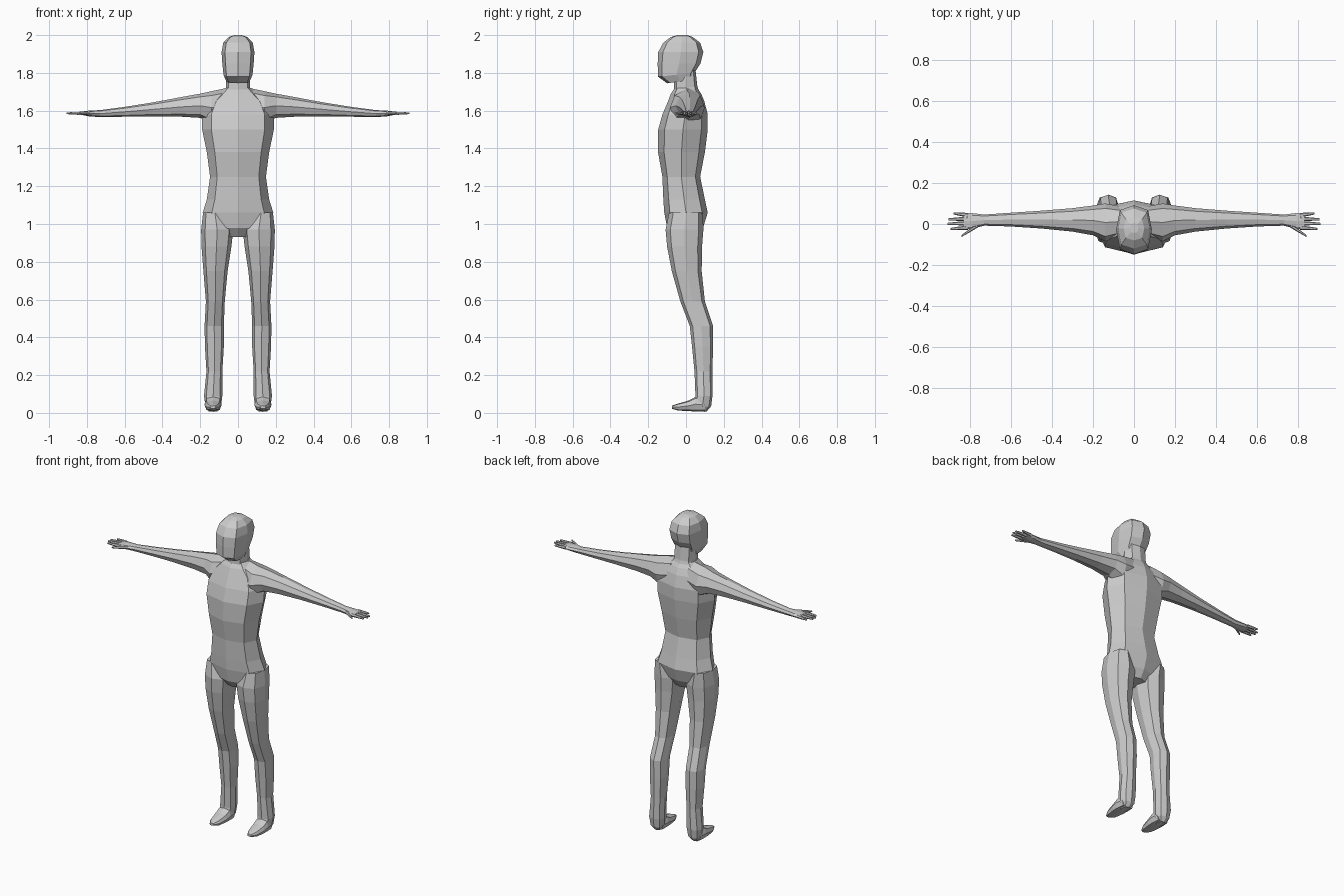
import bpy
import bmesh
from math import sin, cos, tau

cube = bpy.data.objects.get("Cube")
if cube:
    bpy.data.objects.remove(cube, do_unlink=True)

grey = bpy.data.materials.new("plain grey")
grey.use_nodes = True
colour = (0.6, 0.6, 0.6, 1)
grey.diffuse_color = colour
grey.node_tree.nodes["Principled BSDF"].inputs["Base Color"].default_value = colour


def loft(name, axis, rings, sides=8, boxy=1.08, flip=1):
    """Skin a tube through rings of (position, a_min, a_max, b_min, b_max, slant).
    The slant shifts the far-b edge of a ring along the axis."""
    bm = bmesh.new()
    loops = []
    for pos, a0, a1, b0, b1, *slant in rings:
        loop = []
        for i in range(sides):
            t = tau * i / sides
            swell = boxy if i % 2 else 1
            u, v = cos(t) * swell, sin(t) * swell
            a = (a0 + a1) / 2 + u * (a1 - a0) / 2
            b = (b0 + b1) / 2 + v * (b1 - b0) / 2
            p = pos + (slant[0] * v if slant else 0)
            co = {"X": (p, a, b), "Y": (a, p, b), "Z": (a, b, p)}[axis]
            loop.append(bm.verts.new((co[0] * flip, co[1], co[2])))
        loops.append(loop)
    for low, high in zip(loops, loops[1:]):
        for i in range(sides):
            j = (i + 1) % sides
            bm.faces.new((low[i], low[j], high[j], high[i]))
    bm.faces.new(loops[0])
    bm.faces.new(loops[-1])
    bmesh.ops.recalc_face_normals(bm, faces=bm.faces)
    mesh = bpy.data.meshes.new(name)
    bm.to_mesh(mesh)
    bm.free()
    mesh.materials.append(grey)
    obj = bpy.data.objects.new(name, mesh)
    bpy.context.collection.objects.link(obj)
    return obj


def upright(name, profile, boxy):
    """Loft a centred part from (height, half width, front, back, slant)."""
    rings = [(z, -w, w, front, back, *slant) for z, w, front, back, *slant in profile]
    return loft(name, "Z", rings, boxy=boxy)


# Torso from crotch to collar
upright("torso", [
    (.93, .07, -.06, .06), (.98, .15, -.1, .09), (1.06, .187, -.115, .115),
    (1.13, .165, -.12, .1), (1.25, .148, -.125, .075), (1.38, .165, -.148, .1),
    (1.5, .19, -.147, .115), (1.58, .19, -.125, .115), (1.65, .155, -.095, .097),
    (1.69, .105, -.08, .08), (1.72, .07, -.06, .06),
], 1.05)

# Neck and head, with the jaw lower than the nape
upright("neck", [(1.67, .075, -.08, .08), (1.72, .064, -.065, .06, .01),
                 (1.82, .064, -.06, .05)], 1.1)
upright("head", [
    (1.755, .062, -.1, .04, .01), (1.79, .077, -.148, .045, .01),
    (1.85, .083, -.15, .077), (1.91, .087, -.147, .092), (1.96, .078, -.12, .075),
    (1.99, .05, -.08, .035), (2, .02, -.045, .005),
], 1.12)

for side, flip in (("left", 1), ("right", -1)):
    # Leg with the calf set back behind the thigh
    loft(side + "_leg", "Z", [
        (1.06, .06, .185, -.09, .09), (.97, .025, .195, -.108, .092),
        (.88, .035, .193, -.1, .085), (.75, .055, .183, -.075, .083),
        (.59, .07, .17, -.03, .1), (.46, .075, .177, .02, .143),
        (.35, .075, .175, .032, .143), (.22, .083, .167, .045, .14),
        (.09, .083, .18, .05, .14), (.035, .09, .172, .04, .133), (.008, .11, .155, .05, .11),
    ], boxy=1.06, flip=flip)
    # Foot tapering to the toe
    loft(side + "_foot", "Y", [
        (.1, .09, .172, .006, .08), (.05, .086, .177, .007, .085),
        (.015, .088, .176, .01, .066), (-.04, .098, .166, .012, .05),
        (-.075, .118, .146, .022, .038),
    ], boxy=1.1, flip=flip)
    # Arm and palm
    loft(side + "_arm", "X", [
        (.06, -.06, .085, 1.54, 1.72), (.14, -.085, .1, 1.53, 1.703),
        (.2, -.055, .09, 1.562, 1.69), (.3, -.037, .077, 1.568, 1.672),
        (.45, -.022, .065, 1.57, 1.644), (.6, -.012, .055, 1.568, 1.62),
        (.73, -.008, .046, 1.566, 1.603), (.79, -.024, .053, 1.57, 1.6),
        (.83, -.026, .053, 1.578, 1.595),
    ], boxy=1.04, flip=flip)
    # Thumb and fingers: start and end of each
    digits = {"thumb": (.76, -.005, .84, -.058), "index_finger": (.81, -.018, .895, -.024),
              "middle_finger": (.81, .004, .908, .001), "ring_finger": (.81, .025, .905, .023),
              "little_finger": (.81, .043, .88, .052)}
    for digit, (x0, y0, x1, y1) in digits.items():
        rings = []
        for t, r in ((0, .011), (.6, .008), (1, .005)):
            y = y0 + (y1 - y0) * t
            rings.append((x0 + (x1 - x0) * t, y - r, y + r, 1.586 - r, 1.586 + r))
        loft(side + "_" + digit, "X", rings, sides=6, boxy=1, flip=flip)
